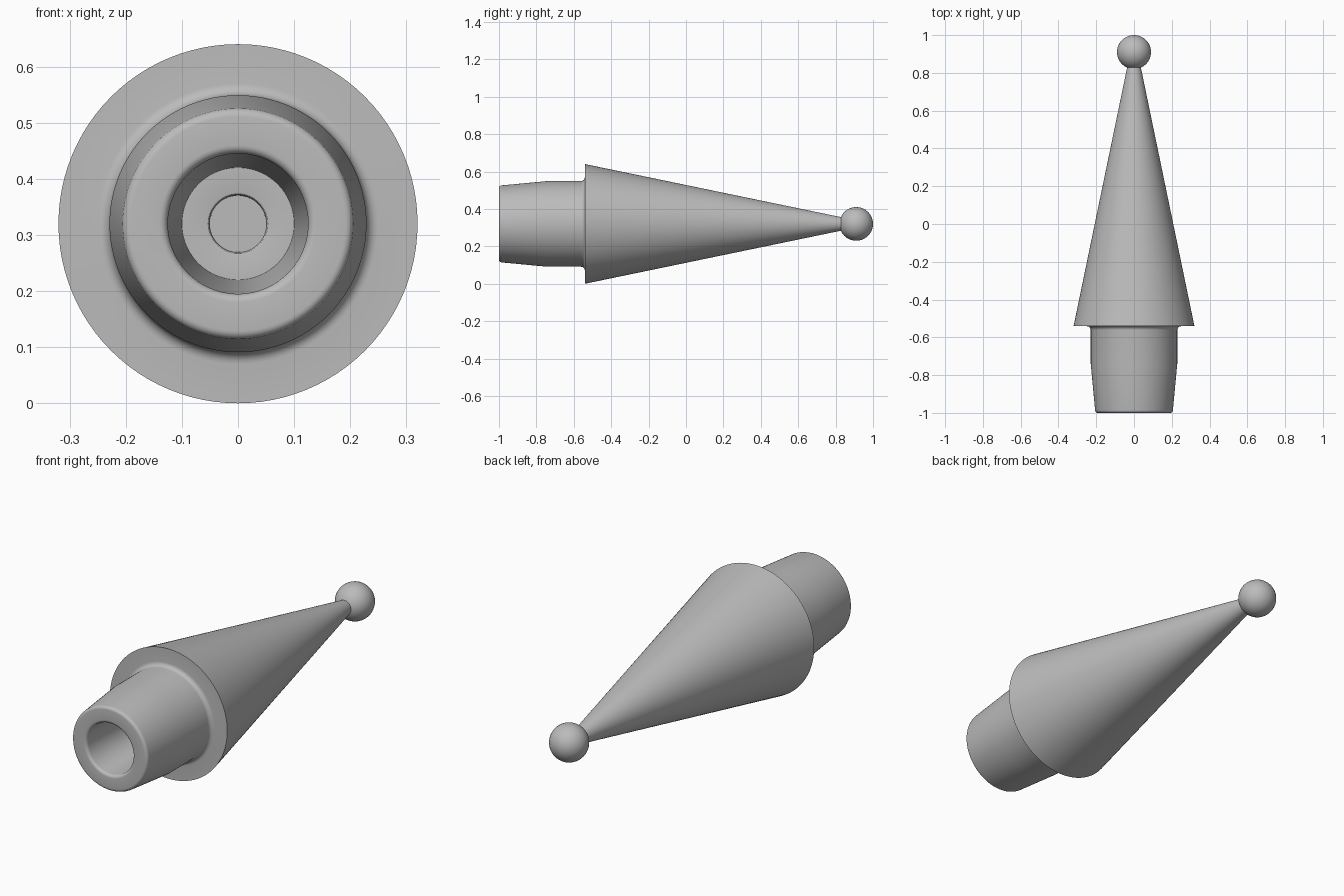
import bpy, bmesh, math
from mathutils import Matrix

cube = bpy.data.objects.get("Cube")
if cube:
    bpy.data.objects.remove(cube, do_unlink=True)

AXIS_Z = 0.32
SEGMENTS = 96

grey = bpy.data.materials.new("plain grey")
grey.use_nodes = True
grey.diffuse_color = (0.5, 0.5, 0.5, 1)
grey.node_tree.nodes["Principled BSDF"].inputs["Base Color"].default_value = (0.5, 0.5, 0.5, 1)


def arc(cy, cr, radius, start, end, steps=6):
    """Rounded corner as (y, radius) points, angles in degrees."""
    angles = [math.radians(start + (end - start) * i / steps) for i in range(steps + 1)]
    return [(cy + radius * math.cos(a), cr + radius * math.sin(a)) for a in angles]


def finish(bm, name, angle):
    bmesh.ops.recalc_face_normals(bm, faces=bm.faces)
    mesh = bpy.data.meshes.new(name)
    bm.to_mesh(mesh)
    bm.free()
    mesh.materials.append(grey)
    obj = bpy.data.objects.new(name, mesh)
    bpy.context.collection.objects.link(obj)
    bpy.ops.object.select_all(action='DESELECT')
    obj.select_set(True)
    bpy.context.view_layer.objects.active = obj
    bpy.ops.object.shade_smooth_by_angle(angle=math.radians(angle))
    return obj


def lathe(name, profile):
    """Revolve (y, radius) points around the lengthwise axis."""
    bm = bmesh.new()
    verts = [bm.verts.new((r, y, AXIS_Z)) for y, r in profile]
    edges = [bm.edges.new(pair) for pair in zip(verts, verts[1:])]
    bmesh.ops.spin(bm, geom=verts + edges, cent=(0, 0, AXIS_Z), axis=(0, 1, 0),
                   angle=math.tau, steps=SEGMENTS, use_duplicate=False)
    bmesh.ops.remove_doubles(bm, verts=bm.verts, dist=0.0002)
    return finish(bm, name, 30)


# Body: stepped bore, rounded plug, flat collar and long cone
profile = [(-0.25, 0), (-0.25, 0.05)]                 # pilot hole
profile += arc(-0.536, 0.056, 0.005, -90, -180, 3)    # pilot hole mouth
profile += [(-0.541, 0.1)]                            # bore floor
profile += arc(-0.985, 0.14, 0.015, -90, -180)        # bore mouth
profile += arc(-0.985, 0.191, 0.015, 180, 90)         # plug outer edge
profile += [(-0.74, 0.229)]                           # end of plug taper
profile += arc(-0.562, 0.25, 0.021, -90, 0)           # fillet under collar
profile += [(-0.541, 0.32), (0.84, 0.034), (0.84, 0)]  # collar, cone
lathe("cone_body", profile)

# Ball on the tip
bm = bmesh.new()
bmesh.ops.create_uvsphere(bm, u_segments=48, v_segments=24, radius=0.09)
bmesh.ops.transform(bm, verts=bm.verts, matrix=Matrix.Translation((0, 0.91, AXIS_Z))
                    @ Matrix.Rotation(math.pi / 2, 4, 'X'))
finish(bm, "tip_ball", 60)
